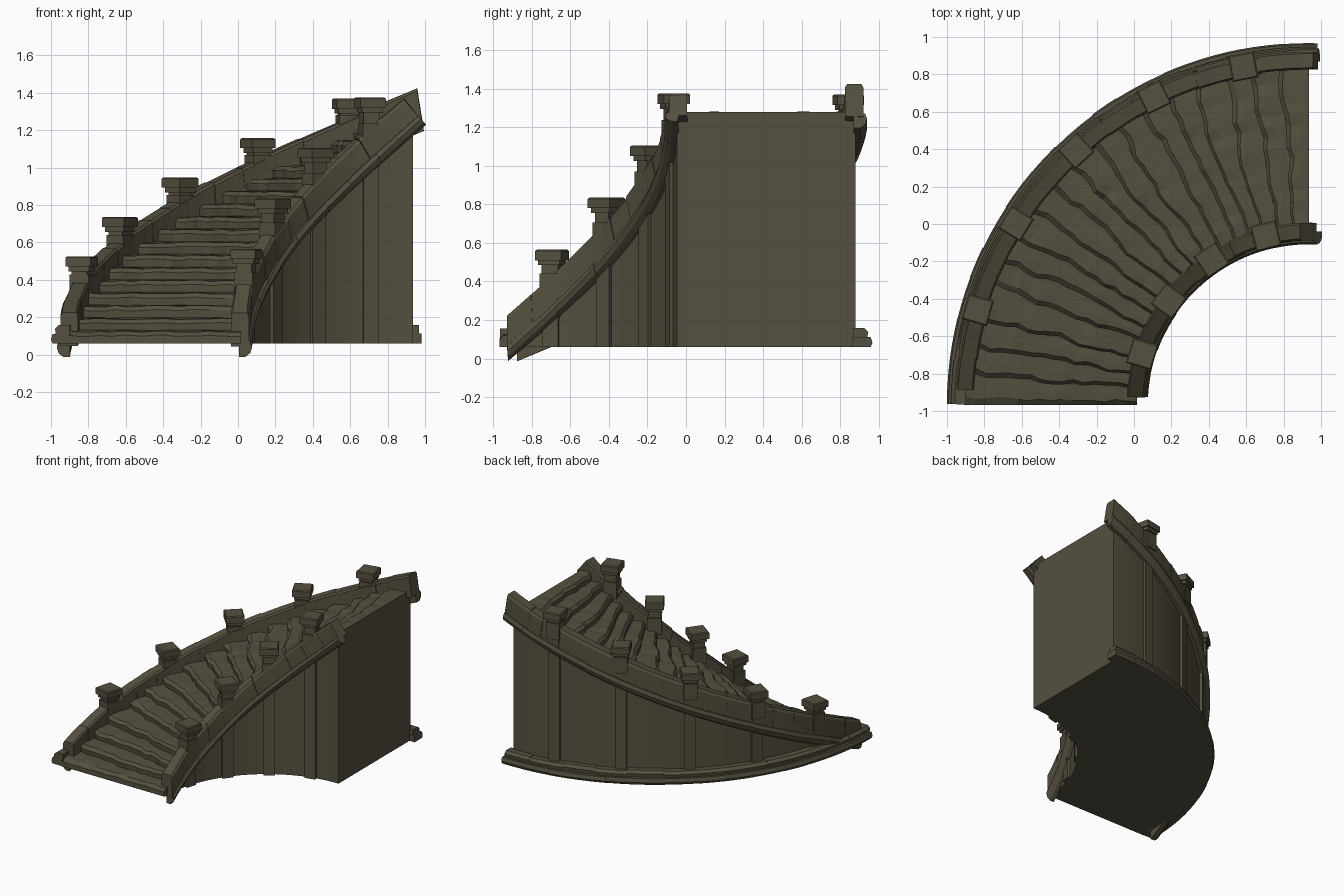
import bpy, bmesh, math, random

if "Cube" in bpy.data.objects:
    bpy.data.objects.remove(bpy.data.objects["Cube"])

random.seed(4)
CX, CY = 0.935, -0.967          # centre of the curve
BASE, TOP = 0.06, 1.28
R_IN, R_OUT = 0.92, 1.845       # wall radii
STEPS = 18

stone = bpy.data.materials.new("dark olive stone")
stone.diffuse_color = (0.09, 0.08, 0.05, 1)
stone.use_nodes = True
stone.node_tree.nodes["Principled BSDF"].inputs["Base Color"].default_value = stone.diffuse_color


def slope(deg):
    """Height of the stair line at an angle."""
    return BASE + (TOP - BASE) * deg / 90


def at(r, deg, z):
    a = math.radians(deg)
    return (CX - r * math.cos(a), CY + r * math.sin(a), z)


def finish(bm, name):
    bmesh.ops.recalc_face_normals(bm, faces=bm.faces)
    me = bpy.data.meshes.new(name)
    bm.to_mesh(me)
    bm.free()
    me.materials.append(stone)
    ob = bpy.data.objects.new(name, me)
    bpy.context.collection.objects.link(ob)
    return ob


def loft(bm, rings):
    """Join closed cross-sections and cap both ends."""
    rows = [[bm.verts.new(p) for p in ring] for ring in rings]
    n = len(rows[0])
    for a, b in zip(rows, rows[1:]):
        for i in range(n):
            j = (i + 1) % n
            bm.faces.new((a[i], a[j], b[j], b[i]))
    bm.faces.new(rows[0])
    bm.faces.new(rows[-1])


def stair_body():
    """Solid curved body with worn, wavy steps on top."""
    rise = (TOP - BASE) / STEPS
    d = 90 / STEPS
    n = 16
    radii = [R_IN + (R_OUT - R_IN) * i / n for i in range(n + 1)]
    rings = []
    for s in range(STEPS):
        edge, wear, x = [], [], 0
        for i in range(n + 1):
            x = 0.65 * x + random.uniform(-0.11, 0.11)
            edge.append(x)
            wear.append(random.uniform(-0.006, 0.003))
        z0 = BASE + s * rise
        # foot, under the nosing, nosing, mid tread, back of tread
        for k, (t, h) in enumerate([(0.03, 0.04), (0, 0.62), (0.16, 0.95), (0.5, 1.0), (0.97, 1.0)]):
            ring = []
            for i, r in enumerate(radii):
                e = edge[i] * (1, 1, 1.2, 0.8, 0)[k]
                deg = max(0, (s + t + e) * d) if s else max(0, (t + abs(e) * (k > 1)) * d)
                if s == 0 and k < 2:
                    deg = 0
                if k == 4 and s == STEPS - 1:
                    deg = 90
                z = z0 + h * rise + (wear[i] if k in (1, 2, 3) else 0)
                ring.append((r, deg, max(z, BASE + 0.002)))
            foot = [at(R_OUT, ring[-1][1], BASE), at(R_IN, ring[0][1], BASE)]
            rings.append([at(*p) for p in ring] + foot)
    bm = bmesh.new()
    loft(bm, rings)
    finish(bm, "stair_body")


def blocks(name, profile, a0, a1, count, sloped=True, tilt=0.0, jit=0.004):
    """Row of stone blocks swept along the curve; tilt leans the upper end."""
    bm = bmesh.new()
    cuts = [a0 + (a1 - a0) * i / count for i in range(count + 1)]
    cuts = [c + (random.uniform(-1.2, 1.2) if 0 < i < count else 0) for i, c in enumerate(cuts)]
    for p, q in zip(cuts, cuts[1:]):
        dr, dz = random.uniform(-jit, jit), random.uniform(-jit, jit)
        rings = []
        for k in range(4):
            deg = p + (q - p) * k / 3
            lean = tilt * (deg - a0) / (a1 - a0)
            ring = []
            for r, h in profile:
                b = deg - math.degrees(h * lean / r)
                ring.append(at(r + dr, b, (slope(b) if sloped else BASE) + h + (dz if h > 0 or sloped else 0)))
            rings.append(ring)
        loft(bm, rings)
    finish(bm, name)


def box(bm, deg, r, size_r, size_t, z0, z1, bevel=0.0):
    """Box facing the curve centre; bevel shrinks the top edge."""
    a = math.radians(deg)
    u = (-math.cos(a), math.sin(a))
    v = (math.sin(a), math.cos(a))
    rings = []
    levels = [(z0, 0)] + ([(z1 - bevel, 0), (z1, bevel)] if bevel else [(z1, 0)])
    for z, b in levels:
        hr, ht = size_r / 2 - b, size_t / 2 - b
        rings.append([(CX + u[0] * (r + x * hr) + v[0] * y * ht,
                       CY + u[1] * (r + x * hr) + v[1] * y * ht, z)
                      for x, y in ((-1, -1), (1, -1), (1, 1), (-1, 1))])
    loft(bm, rings)


def post(name, deg, r, top, wall, side):
    """Baluster post with a two-layer cap, and the pilaster under it."""
    bm = bmesh.new()
    z = slope(deg)
    box(bm, deg, r, 0.085, 0.09, z - 0.08, top - 0.07)
    box(bm, deg, r, 0.105, 0.105, z + 0.02, z + 0.15)
    box(bm, deg, r, 0.115, 0.115, top - 0.08, top - 0.05)
    box(bm, deg, r, 0.14, 0.14, top - 0.055, top, 0.007)
    box(bm, deg, wall + side * 0.005, 0.035, 0.085, BASE, z - 0.04)
    finish(bm, name)


stair_body()

# Side rails: upright blocks, with a rounded moulding below on the outside
for label, mid, side, end, tilt, count in (("outer", 1.84, 1, 91.3, 0.15, 17),
                                           ("inner", 0.925, -1, 91.0, 0.49, 11)):
    def prof(pts):
        return [(mid + side * x, h) for x, h in pts]
    blocks(label + "_rail", prof([(-0.05, -0.05), (0.045, -0.05), (0.045, 0.11),
                                  (0.035, 0.13), (-0.04, 0.13), (-0.05, 0.115)]),
           2.5, end, count, tilt=tilt)
    blocks(label + "_moulding", prof([(-0.005, -0.11), (0.03, -0.11), (0.055, -0.09),
                                      (0.065, -0.06), (0.055, -0.03), (-0.005, -0.02)]),
           2.8, end, count, tilt=tilt, jit=0.002)

# Posts
for i in range(5):
    deg = 16 + i * 15.75
    post("outer_post_%d" % (i + 1), deg, 1.842, 0.525 + i * 0.211, R_OUT, 1)
for i in range(4):
    deg = 17 + i * 19.57
    post("inner_post_%d" % (i + 1), deg, 0.932, 0.565 + i * 0.27, R_IN, -1)

# Two-course plinth round the outer wall
blocks("plinth_lower", [(1.83, 0), (1.925, 0), (1.934, 0.02), (1.925, 0.05), (1.83, 0.05)],
       0.1, 91.4, 14, sloped=False, jit=0.003)
blocks("plinth_upper", [(1.83, 0.045), (1.905, 0.045), (1.91, 0.075), (1.89, 0.095), (1.83, 0.095)],
       0.1, 91.0, 12, sloped=False)
